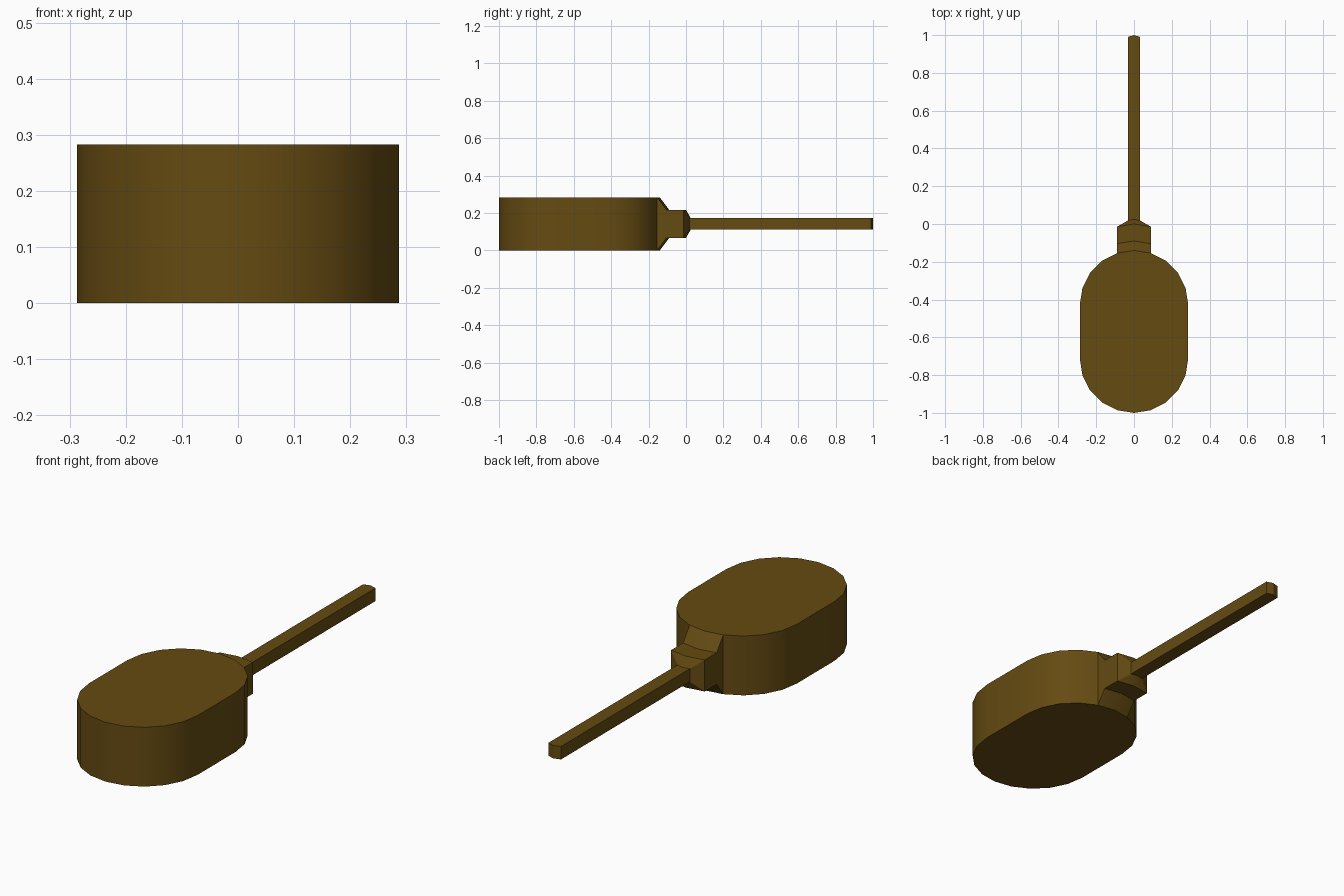
import bpy, bmesh, math

if "Cube" in bpy.data.objects:
    bpy.data.objects.remove(bpy.data.objects["Cube"])

R, H = 0.287, 0.283
MID = H / 2

bm = bmesh.new()

# Body: 20-sided circle stretched along y, extruded upward
outline = []
for i in range(20):
    a = math.radians(18 * i)
    x, y = R * math.cos(a), R * math.sin(a)
    if i == 0:
        outline += [(R, -0.713), (R, -0.427)]
    elif i == 10:
        outline += [(-R, -0.427), (-R, -0.713)]
    else:
        outline.append((x, y + (-0.427 if i < 10 else -0.713)))
base = bm.faces.new([bm.verts.new((x, y, 0)) for x, y in outline])
top = bmesh.ops.extrude_face_region(bm, geom=[base], use_keep_orig=True)
for v in top["geom"]:
    if isinstance(v, bmesh.types.BMVert):
        v.co.z = H
bmesh.ops.recalc_face_normals(bm, faces=bm.faces)

# Neck and handle: extrude the two tip faces through (tip y, edge y, half width, half height)
tip = [f for f in bm.faces
       if f.calc_center_median().y > -0.16 and abs(f.normal.z) < 0.1]
sections = [
    (-0.090, -0.104, 0.0887, 0.075),
    (0.000, -0.014, 0.0887, 0.075),
    (0.025, 0.018, 0.033, 0.031),
    (1.000, 0.990, 0.033, 0.031),
]
for yc, ye, hw, hh in sections:
    ext = bmesh.ops.extrude_face_region(bm, geom=tip)["geom"]
    bmesh.ops.delete(bm, geom=[f for f in tip if f.is_valid], context='FACES_ONLY')
    for v in (g for g in ext if isinstance(g, bmesh.types.BMVert)):
        side = 0 if abs(v.co.x) < 0.001 else math.copysign(1, v.co.x)
        v.co = (side * hw, ye if side else yc, MID + math.copysign(hh, v.co.z - MID))
    tip = [g for g in ext if isinstance(g, bmesh.types.BMFace)]
bmesh.ops.recalc_face_normals(bm, faces=bm.faces)

mesh = bpy.data.meshes.new("body_neck_handle")
bm.to_mesh(mesh)
bm.free()
obj = bpy.data.objects.new("body_neck_handle", mesh)
bpy.context.collection.objects.link(obj)

# Dark wood colour
wood = bpy.data.materials.new("dark_wood")
wood.diffuse_color = (0.13, 0.07, 0.006, 1)
wood.use_nodes = True
wood.node_tree.nodes["Principled BSDF"].inputs["Base Color"].default_value = wood.diffuse_color
mesh.materials.append(wood)

# Smooth walls, sharp rims
bpy.context.view_layer.objects.active = obj
obj.select_set(True)
bpy.ops.object.shade_smooth_by_angle(angle=math.radians(30))
